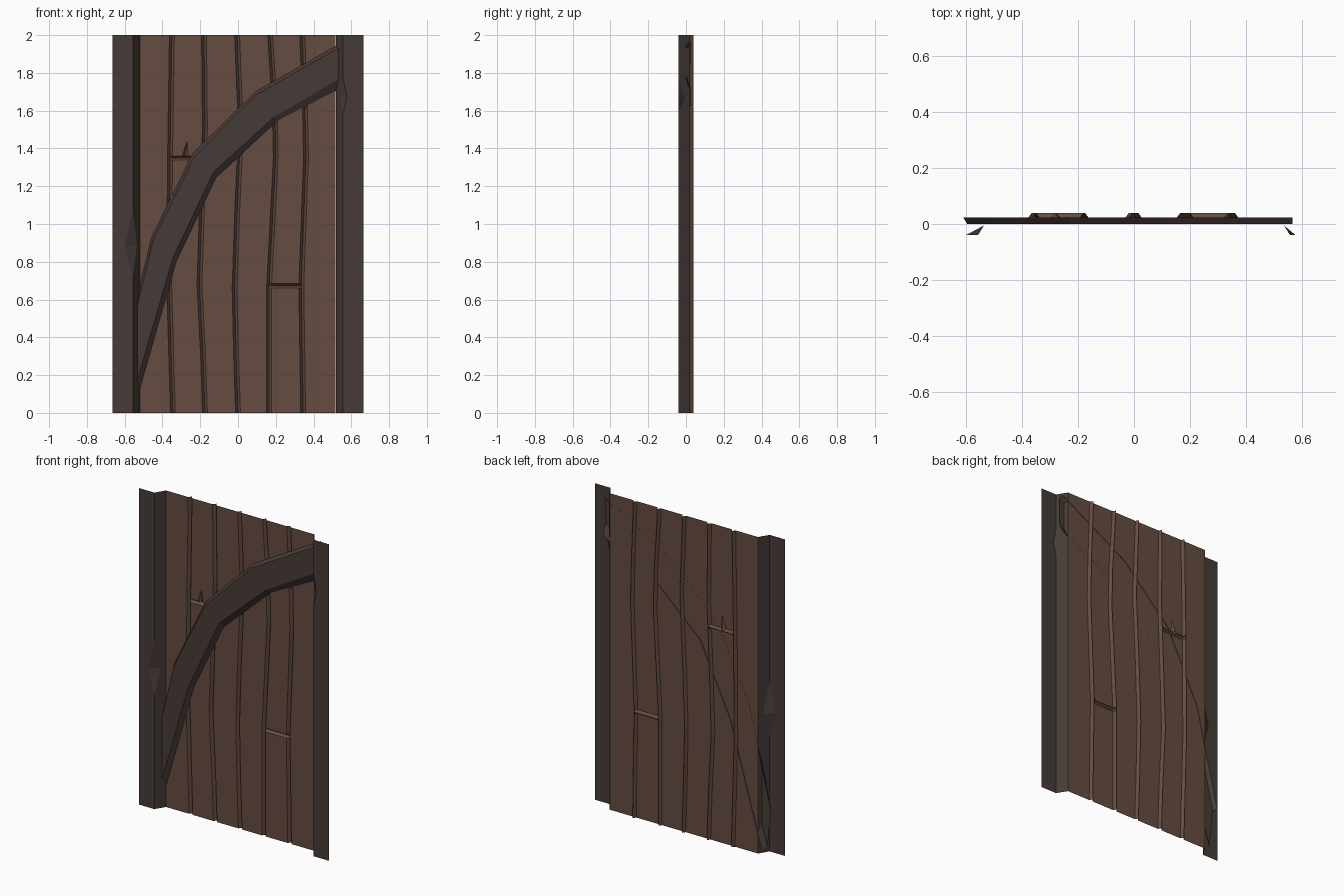
import bpy, bmesh

if "Cube" in bpy.data.objects:
    bpy.data.objects.remove(bpy.data.objects["Cube"])

FRONT, PLANK, DEEP = -0.04, 0.022, 0.04   # y of post face, plank face, groove bottom


def material(name, rgb):
    m = bpy.data.materials.new(name)
    m.diffuse_color = (*rgb, 1)
    m.use_nodes = True
    m.node_tree.nodes["Principled BSDF"].inputs["Base Color"].default_value = m.diffuse_color
    return m


plank_mat = material("plank_brown", (0.13, 0.072, 0.052))
beam_mat = material("beam_dark", (0.062, 0.044, 0.038))


def finish(bm, name, mat):
    bmesh.ops.remove_doubles(bm, verts=bm.verts, dist=0.0005)
    me = bpy.data.meshes.new(name)
    bm.to_mesh(me)
    bm.free()
    ob = bpy.data.objects.new(name, me)
    bpy.context.collection.objects.link(ob)
    me.materials.append(mat)
    return ob


def sheet(bm, rows, skip=()):
    """Quads between successive rows of points (columns left to right, rows upward)."""
    v = [[bm.verts.new(p) for p in row] for row in rows]
    for r in range(len(v) - 1):
        for c in range(len(v[0]) - 1):
            if (r, c) not in skip:
                bm.faces.new((v[r][c], v[r][c + 1], v[r + 1][c + 1], v[r + 1][c]))
    return v


def lerp(keys, z):
    for (z0, x0), (z1, x1) in zip(keys, keys[1:]):
        if z <= z1:
            return x0 + (x1 - x0) * (z - z0) / (z1 - z0)
    return keys[-1][1]


# Plank wall: wavering V grooves, two butt joints and one splintered crack
grooves = [
    [(0, -.345), (.7, -.365), (1.35, -.36), (2, -.35)],
    [(0, -.175), (.3, -.185), (.7, -.205), (1.5, -.175), (2, -.18)],
    [(0, 0), (.6, -.02), (1.05, -.005), (1.5, .015), (2, -.005)],
    [(0, .165), (.68, .165), (1.35, .2), (1.6, .195), (2, .17)],
    [(0, .345), (.68, .335), (1.35, .36), (1.6, .355), (2, .34)],
]
levels = [0, .3, .66, .672, .684, 1.05, 1.338, 1.349, 1.36, 1.5, 1.6, 2]
joints = {.672: (12, 13), 1.349: (3, 4)}      # level: plank edge columns pushed back
W = 0.013
rows = []
for z in levels:
    row = [(-.52, PLANK, z)]
    for g in grooves:
        x = lerp(g, z)
        row += [(x - W, PLANK, z), (x, DEEP, z), (x + W, PLANK, z)]
    row.append((.517, PLANK, z))
    for c in joints.get(z, ()):
        row[c] = (row[c][0], DEEP, z)
    rows.append(row)

bm = bmesh.new()
r = levels.index(1.36)
v = sheet(bm, rows, skip={(r, 3)})
n1, tip, n2, deep = [bm.verts.new(p) for p in (
    (-.295, PLANK, 1.36), (-.27, PLANK, 1.44), (-.262, PLANK, 1.36), (-.28, DEEP, 1.352))]
bm.faces.new((v[r][3], n1, tip, v[r + 1][3]))
bm.faces.new((n2, v[r][4], v[r + 1][4], tip))
bm.faces.new((tip, v[r + 1][4], v[r + 1][3]))
bm.faces.new((n1, deep, tip))
bm.faces.new((deep, n2, tip))
finish(bm, "plank_wall", plank_mat)


# Posts: front face and slanted inner side, with a chip knocked out of the edge
def post(name, side, chip_bottom, chip_mid, chip_top, cut):
    rows = []
    for z in (0, chip_bottom, chip_mid, chip_top, 2):
        a = b = (.557, FRONT)
        if z == chip_mid:
            a, b = (.557 + cut, FRONT), (.535, -.005)
        row = [(side * x, y, z) for x, y in ((.665, FRONT), a, b, (.518, PLANK))]
        rows.append(row if side < 0 else row[::-1])
    bm = bmesh.new()
    sheet(bm, rows)
    finish(bm, name, beam_mat)


post("left_post", -1, .72, .88, 1.07, .043)
post("right_post", 1, 1.59, 1.67, 1.77, .02)

# Curved brace: faceted arch with bevelled upper and lower sides, open at the back
BACK = 0.024
upper = [(-.61, .3), (-.535, .61), (-.46, .926), (-.24, 1.375), (.09, 1.70), (.565, 1.97)]
upper_front = [(-.595, .29), (-.525, .60), (-.448, .918), (-.23, 1.36), (.097, 1.685), (.565, 1.95)]
lower_front = [(-.57, .05), (-.54, .15), (-.345, .82), (-.13, 1.275), (.195, 1.57), (.565, 1.785)]
lower = [(-.55, .02), (-.52, .12), (-.325, .8), (-.115, 1.243), (.205, 1.54), (.565, 1.725)]
bm = bmesh.new()
sheet(bm, [[(x, y, z) for x, z in line] for line, y in (
    (lower, BACK), (lower_front, 0), (upper_front, 0), (upper, BACK))])
finish(bm, "curved_brace", beam_mat)
